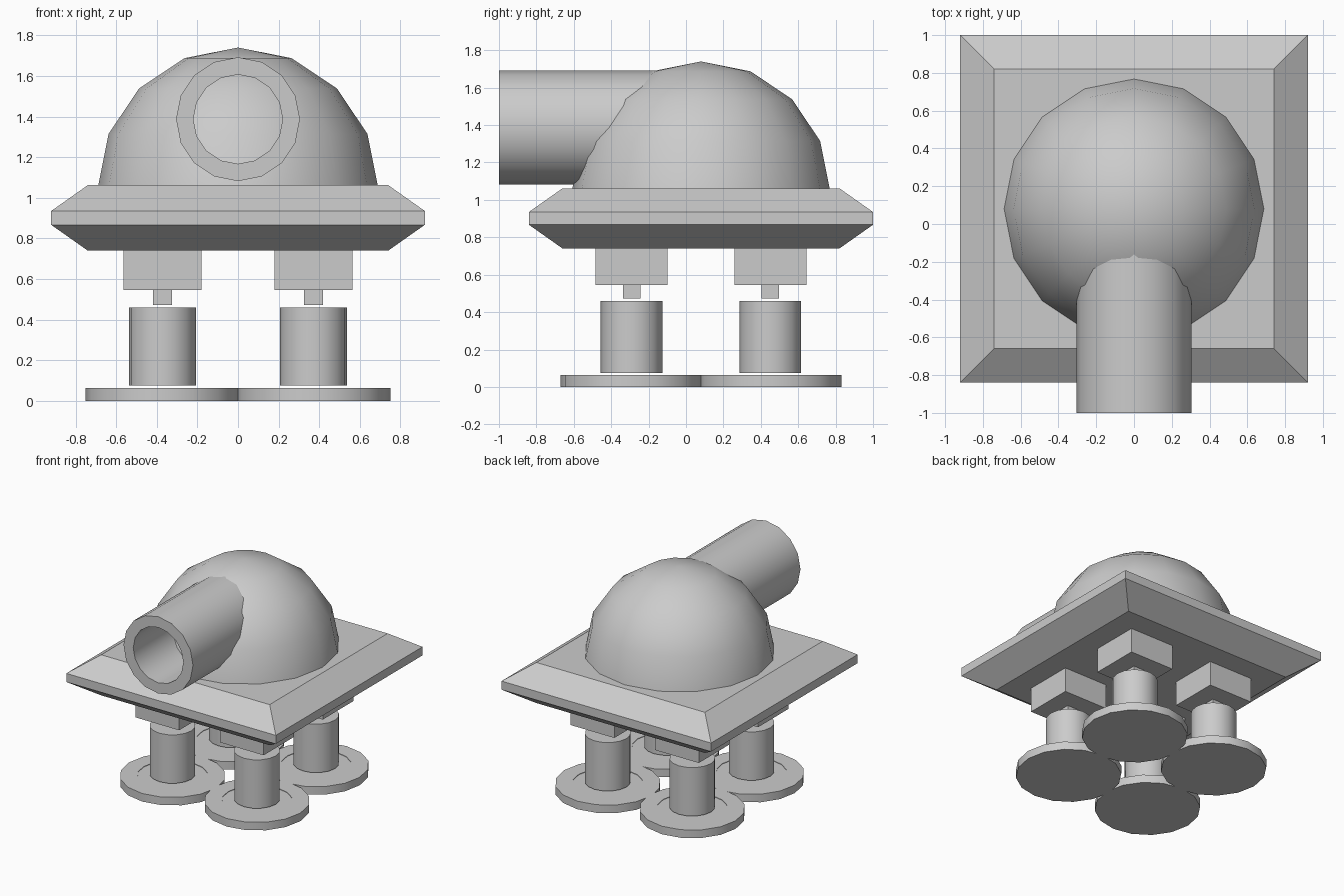
import bpy, bmesh, math
from mathutils import Matrix

if "Cube" in bpy.data.objects:
    bpy.data.objects.remove(bpy.data.objects["Cube"])

CY = 0.08  # the body is centred a little behind the origin


def finish(bm, name, smooth=True):
    bmesh.ops.recalc_face_normals(bm, faces=bm.faces)
    me = bpy.data.meshes.new(name)
    bm.to_mesh(me)
    bm.free()
    ob = bpy.data.objects.new(name, me)
    bpy.context.collection.objects.link(ob)
    if smooth:
        bpy.ops.object.select_all(action='DESELECT')
        ob.select_set(True)
        bpy.context.view_layer.objects.active = ob
        bpy.ops.object.shade_smooth_by_angle(angle=math.radians(30))
    return ob


def box(name, x, y, z0, z1, half):
    bm = bmesh.new()
    bmesh.ops.create_cube(bm, size=1, matrix=Matrix.Translation((x, y, (z0 + z1) / 2))
                          @ Matrix.Diagonal((2 * half, 2 * half, z1 - z0, 1)))
    return finish(bm, name, False)


def lathe(name, profile, n, matrix, closed=False):
    """Turn (radius, height) points around local z; radius 0 makes a pole."""
    bm = bmesh.new()
    rings = []
    for r, h in profile:
        count = n if r > 0 else 1
        rings.append([bm.verts.new((r * math.cos(2 * math.pi * i / n),
                                    r * math.sin(2 * math.pi * i / n), h)) for i in range(count)])
    pairs = list(zip(rings, rings[1:]))
    if closed:
        pairs.append((rings[-1], rings[0]))
    for a, b in pairs:
        for i in range(n):
            j = (i + 1) % n
            quad = [a[i % len(a)], a[j % len(a)], b[j % len(b)], b[i % len(b)]]
            bm.faces.new(list(dict.fromkeys(quad)))
    bm.transform(matrix)
    return finish(bm, name)


# Hull plate: square sections stacked into a bevelled slab
bm = bmesh.new()
loops = [[bm.verts.new((sx * h, CY + sy * h, z)) for sx, sy in ((-1, -1), (1, -1), (1, 1), (-1, 1))]
         for h, z in ((0.74, 0.74), (0.92, 0.867), (0.92, 0.935), (0.74, 1.062))]
for a, b in zip(loops, loops[1:]):
    for i in range(4):
        j = (i + 1) % 4
        bm.faces.new((a[i], a[j], b[j], b[i]))
bm.faces.new(loops[0])
bm.faces.new(loops[-1])
finish(bm, "hull_plate", False)

# Dome
R = 0.69
arc = [(R * math.sin(k * math.pi / 8), R * math.cos(k * math.pi / 8)) for k in range(1, 5)]
lathe("dome", [(0, R)] + arc + [(0, 0)], 16, Matrix.Translation((0, CY, 1.05)))

# Hollow barrel pointing to the front
lathe("barrel", [(0.305, 1.0), (0.305, 0.1), (0.22, 0.1), (0.22, 1.0)], 16,
      Matrix.Translation((0, 0, 1.387)) @ Matrix.Rotation(math.pi / 2, 4, 'X'), closed=True)

# Four legs: hip block, ankle pin, shin cylinder, round foot with a shallow recess
for sx, side in ((-1, "left"), (1, "right")):
    for sy, end in ((-1, "front"), (1, "back")):
        tag = f"{end}_{side}"
        x, y = sx * 0.371, CY + sy * 0.371
        m = Matrix.Translation((x, y, 0))
        box(f"hip_block_{tag}", x, y, 0.545, 0.74, 0.192)
        box(f"pin_{tag}", x, y, 0.472, 0.545, 0.047)
        lathe(f"shin_{tag}", [(0, 0.075), (0.165, 0.075), (0.165, 0.46), (0, 0.46)], 16, m)
        lathe(f"foot_{tag}", [(0, 0), (0.381, 0), (0.381, 0.064), (0.255, 0.064),
                              (0.255, 0.06), (0, 0.06)], 16, m)
